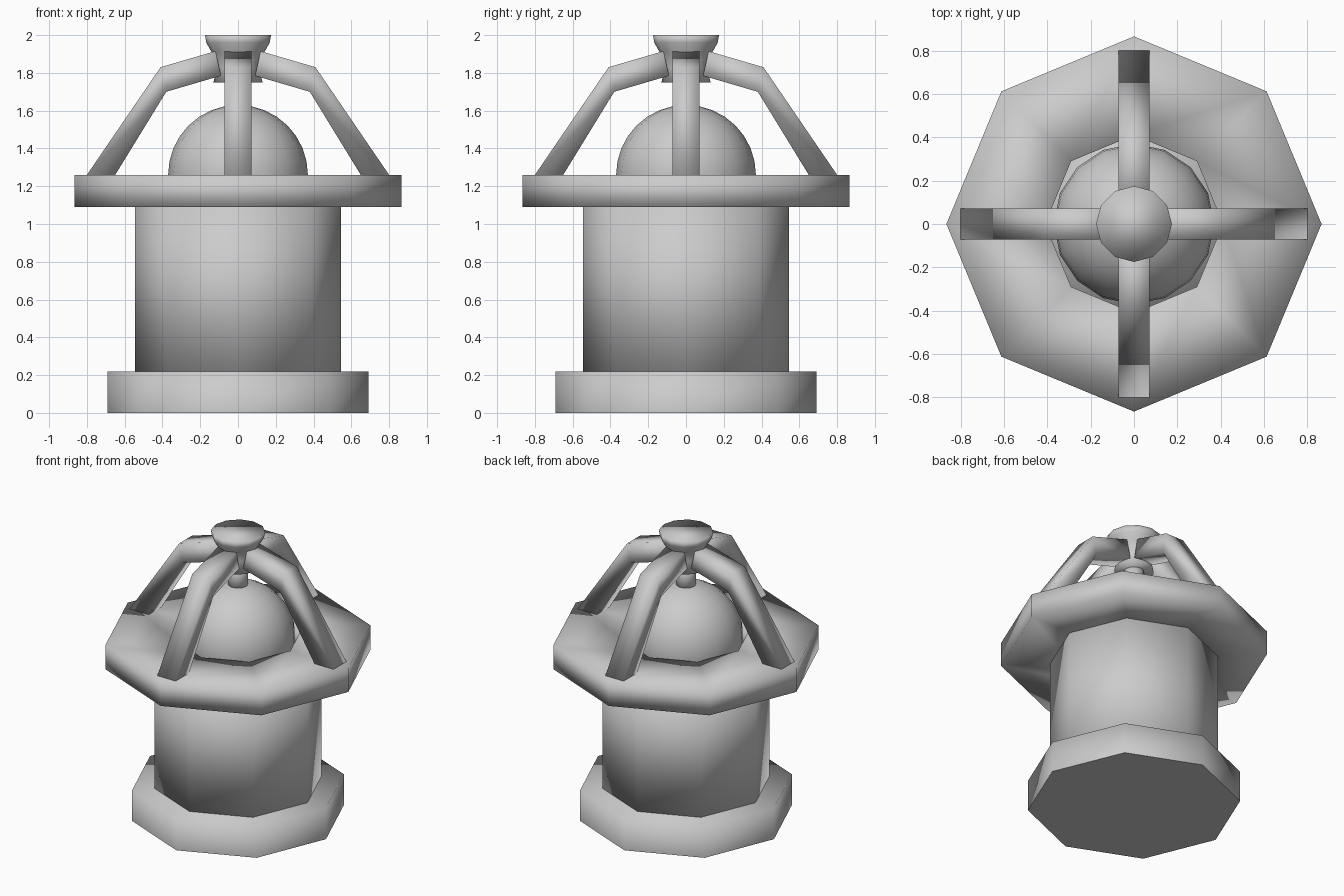
import bpy, bmesh
from math import cos, sin, pi

if "Cube" in bpy.data.objects:
    bpy.data.objects.remove(bpy.data.objects["Cube"])


def finish(bm, name, flat_down=False):
    bmesh.ops.recalc_face_normals(bm, faces=bm.faces)
    for f in bm.faces:
        f.smooth = not (flat_down and f.normal.z < -0.99)
    me = bpy.data.meshes.new(name)
    bm.to_mesh(me)
    bm.free()
    ob = bpy.data.objects.new(name, me)
    bpy.context.collection.objects.link(ob)
    return ob


def lathe(name, profile, sides, closed=False, flat_down=False):
    """Revolve (radius, z) points around z; open profiles get end caps."""
    bm = bmesh.new()
    rings = [[bm.verts.new((r * cos(2 * pi * i / sides), r * sin(2 * pi * i / sides), z))
              for i in range(sides)] for r, z in profile]
    pairs = list(zip(rings, rings[1:]))
    if closed:
        pairs.append((rings[-1], rings[0]))
    else:
        bm.faces.new(rings[0][::-1])
        bm.faces.new(rings[-1])
    for a, b in pairs:
        for i in range(sides):
            j = (i + 1) % sides
            bm.faces.new((a[i], a[j], b[j], b[i]))
    return finish(bm, name, flat_down)


# octagonal foot, body and ring-shaped flange
lathe("base", [(0.69, 0), (0.69, 0.22)], 8, flat_down=True)
lathe("body", [(0.545, 0.2), (0.545, 1.1)], 8)
lathe("flange", [(0.41, 1.09), (0.865, 1.09), (0.865, 1.26), (0.41, 1.26)], 8, closed=True)

# dome sitting in the flange opening
bm = bmesh.new()
bmesh.ops.create_uvsphere(bm, u_segments=16, v_segments=16, radius=0.37)
bmesh.ops.translate(bm, verts=bm.verts, vec=(0, 0, 1.26))
finish(bm, "dome")

# stem and waisted cap
lathe("stem", [(0.065, 1.58), (0.065, 1.78)], 12)
cap = lathe("cap", [(0.13, 1.75), (0.11, 1.83), (0.14, 1.91), (0.168, 1.96), (0.175, 2.0)], 12)

# four bent guard arms
outline = [(0.80, 1.26), (0.41, 1.83), (0.12, 1.915), (0.09, 1.785), (0.38, 1.70), (0.65, 1.26)]
for k, side in enumerate(("right", "back", "left", "front")):
    bm = bmesh.new()
    a = [bm.verts.new((x, -0.072, z)) for x, z in outline]
    b = [bm.verts.new((x, 0.072, z)) for x, z in outline]
    for i in range(6):
        j = (i + 1) % 6
        bm.faces.new((a[i], a[j], b[j], b[i]))
    for s in (a, b):
        bm.faces.new((s[0], s[1], s[4], s[5]))
        bm.faces.new((s[1], s[2], s[3], s[4]))
    finish(bm, side + "_arm").rotation_euler.z = k * pi / 2
